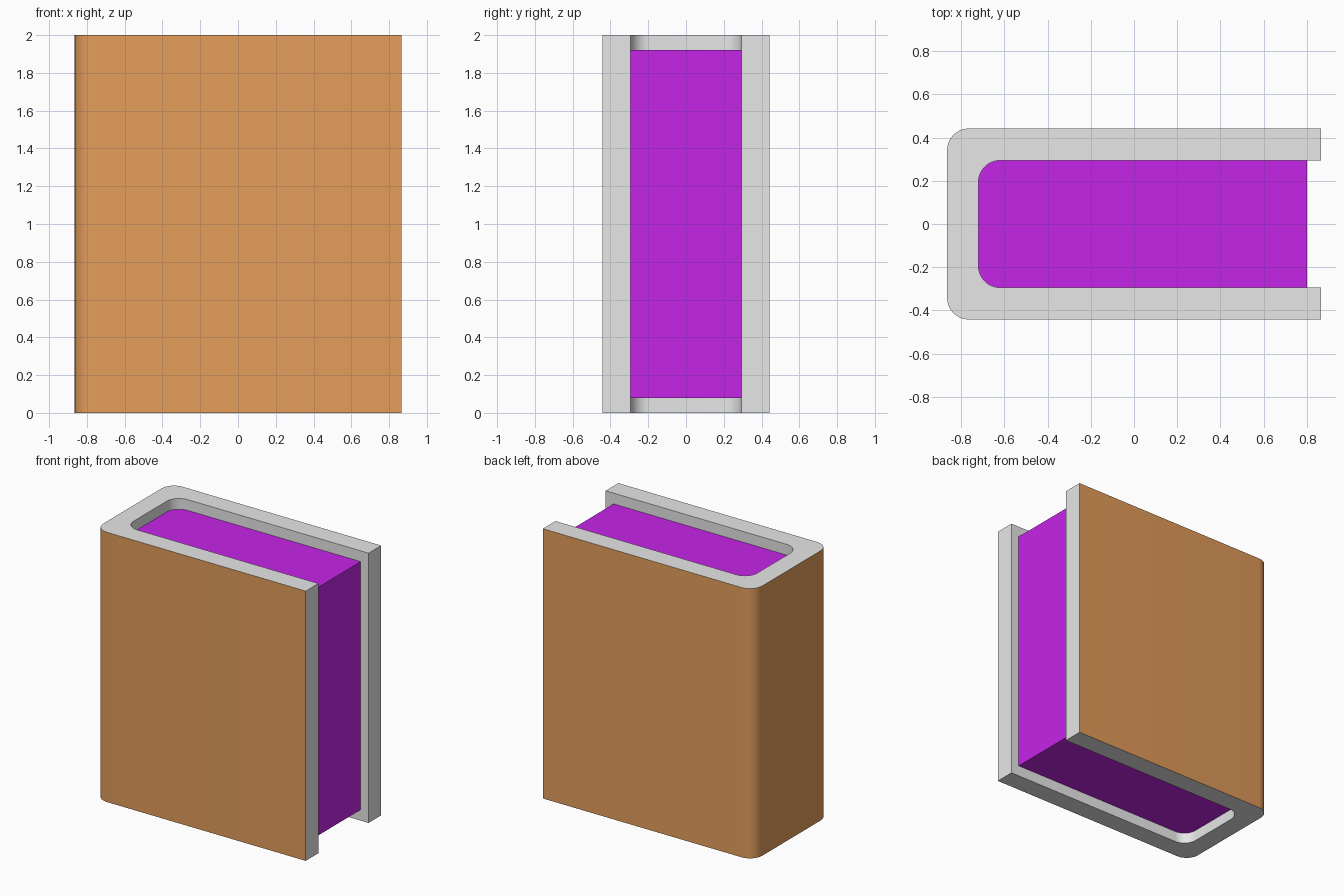
import bpy, bmesh
from math import sin, cos, pi

cube = bpy.data.objects.get("Cube")
if cube:
    bpy.data.objects.remove(cube, do_unlink=True)

HEIGHT = 2.0
SPINE_OUT, SPINE_IN = -0.865, -0.72
HALF_OUT, HALF_IN = 0.442, 0.294
RADIUS, STEPS = 0.1, 8


def material(name, rgb):
    m = bpy.data.materials.new(name)
    m.use_nodes = True
    m.diffuse_color = (*rgb, 1)
    m.node_tree.nodes["Principled BSDF"].inputs["Base Color"].default_value = (*rgb, 1)
    return m


def u_path(x_spine, x_end, half):
    """U-shaped path around the spine, from the back open end to the front one."""
    pts = [(x_end, half)]
    for side, start in ((1, pi / 2), (-1, pi)):
        for i in range(STEPS + 1):
            a = start + pi / 2 * i / STEPS
            pts.append((x_spine + RADIUS + RADIUS * cos(a),
                        side * (half - RADIUS) + RADIUS * sin(a)))
    return pts + [(x_end, -half)]


def extrude(name, outline, z0, z1, mats, rule=None):
    """Upright prism over a closed outline, coloured by a face rule."""
    bm = bmesh.new()
    base = bm.faces.new([bm.verts.new((x, y, z0)) for x, y in outline])
    top = bmesh.ops.extrude_face_region(bm, geom=[base], use_keep_orig=True)
    verts = [v for v in top["geom"] if isinstance(v, bmesh.types.BMVert)]
    bmesh.ops.translate(bm, verts=verts, vec=(0, 0, z1 - z0))
    bmesh.ops.recalc_face_normals(bm, faces=bm.faces)
    bm.normal_update()
    for f in bm.faces:
        f.material_index = rule(f) if rule else 0
    me = bpy.data.meshes.new(name)
    bm.to_mesh(me)
    bm.free()
    for m in mats:
        me.materials.append(m)
    ob = bpy.data.objects.new(name, me)
    bpy.context.collection.objects.link(ob)
    bpy.ops.object.select_all(action='DESELECT')
    ob.select_set(True)
    bpy.context.view_layer.objects.active = ob
    bpy.ops.object.shade_smooth_by_angle(angle=pi / 6)


def outer_skin(face):
    """1 for the outer wall of the cover, 0 for its edges and lining."""
    c, n = face.calc_center_median(), face.normal
    upright = abs(n.z) < 0.5 and n.x < 0.5
    outside = abs(c.y) > HALF_IN + 0.02 or c.x < SPINE_IN - 0.02
    return int(upright and outside)


board = material("pale grey board", (0.8, 0.8, 0.8))
leather = material("tan leather", (0.78, 0.34, 0.107))
paper = material("purple paper", (0.56, 0.018, 0.8))

# Cover: spine and both boards in one folded piece
outline = u_path(SPINE_OUT, 0.865, HALF_OUT) + u_path(SPINE_IN, 0.865, HALF_IN)[::-1]
extrude("cover", outline, 0, HEIGHT, [board, leather], outer_skin)

# Page block, set back from the cover's edges
extrude("pages", u_path(SPINE_IN, 0.8, HALF_IN), 0.08, HEIGHT - 0.08, [paper])
